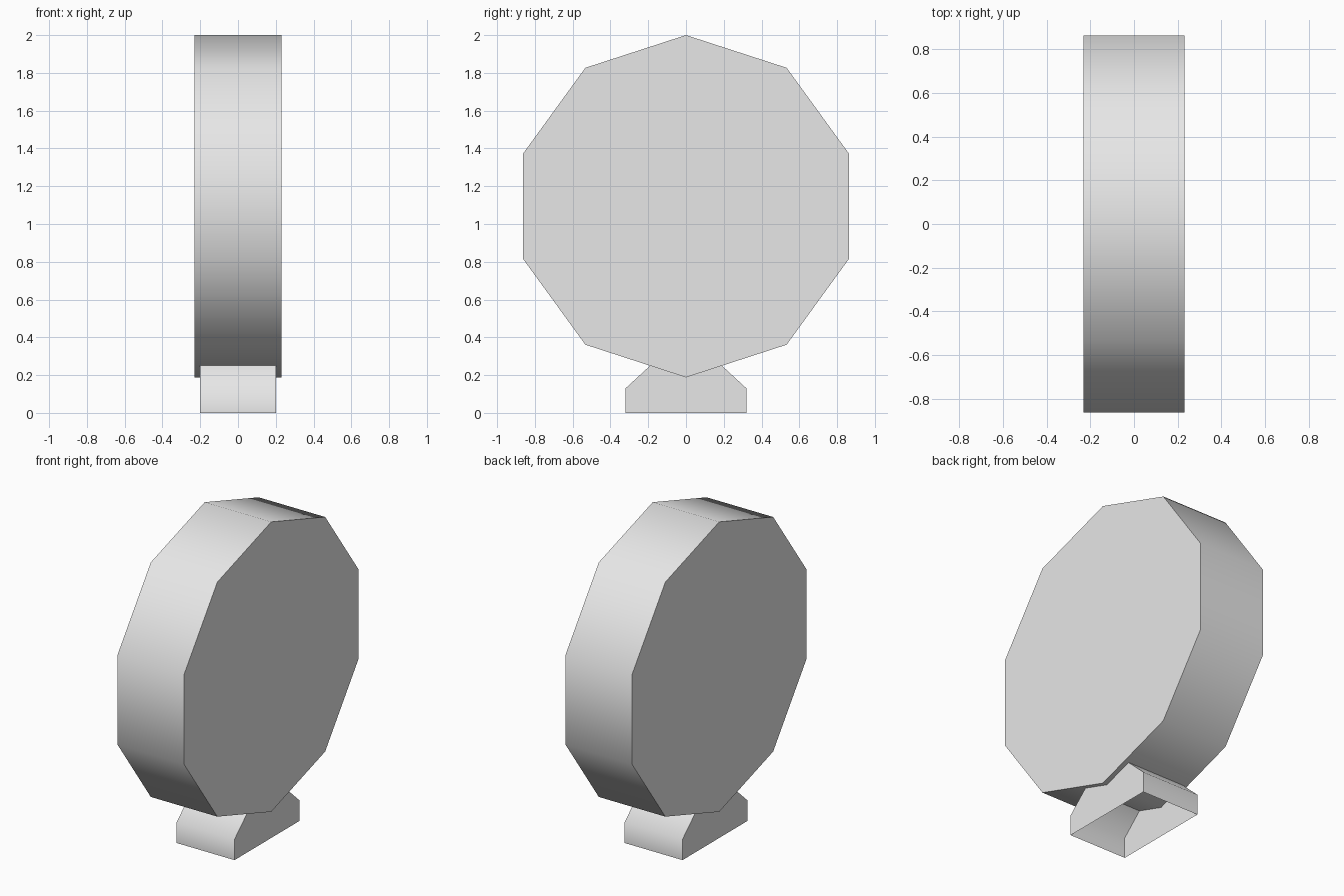
import bpy, bmesh
from math import sin, cos, tau, radians

cube = bpy.data.objects.get("Cube")
if cube:
    bpy.data.objects.remove(cube, do_unlink=True)

grey = bpy.data.materials.new("light_grey")
grey.use_nodes = True
colour = (0.8, 0.8, 0.8, 1)
grey.diffuse_color = colour
grey.node_tree.nodes["Principled BSDF"].inputs["Base Color"].default_value = colour


def extrude_profile(name, profile, half_width, hollow=False):
    """Extrude a (y, z) outline along x, optionally open above and below."""
    bm = bmesh.new()
    face = bm.faces.new([bm.verts.new((-half_width, y, z)) for y, z in profile])
    extruded = bmesh.ops.extrude_face_region(bm, geom=[face], use_keep_orig=True)
    moved = [v for v in extruded["geom"] if isinstance(v, bmesh.types.BMVert)]
    bmesh.ops.translate(bm, verts=moved, vec=(2 * half_width, 0, 0))
    bmesh.ops.recalc_face_normals(bm, faces=bm.faces)
    if hollow:
        caps = [f for f in bm.faces if abs(f.normal.z) > 0.99]
        bmesh.ops.delete(bm, geom=caps, context='FACES')
    mesh = bpy.data.meshes.new(name)
    bm.to_mesh(mesh)
    bm.free()
    mesh.materials.append(grey)
    obj = bpy.data.objects.new(name, mesh)
    bpy.context.collection.objects.link(obj)
    bpy.ops.object.select_all(action='DESELECT')
    obj.select_set(True)
    bpy.context.view_layer.objects.active = obj
    bpy.ops.object.shade_smooth_by_angle(angle=radians(60))
    return obj


# Ten-sided disc standing on one corner
radius, sides = 0.906, 10
disc = [(radius * sin(tau * i / sides), 2 - radius + radius * cos(tau * i / sides))
        for i in range(sides)]
extrude_profile("disc", disc, 0.23)

# Hollow foot with sloped shoulders that meet the disc
half = [(0.32, 0), (0.32, 0.13), (0.19, 0.25)]
foot = half + [(-y, z) for y, z in reversed(half)]
extrude_profile("foot", foot, 0.2, hollow=True)
